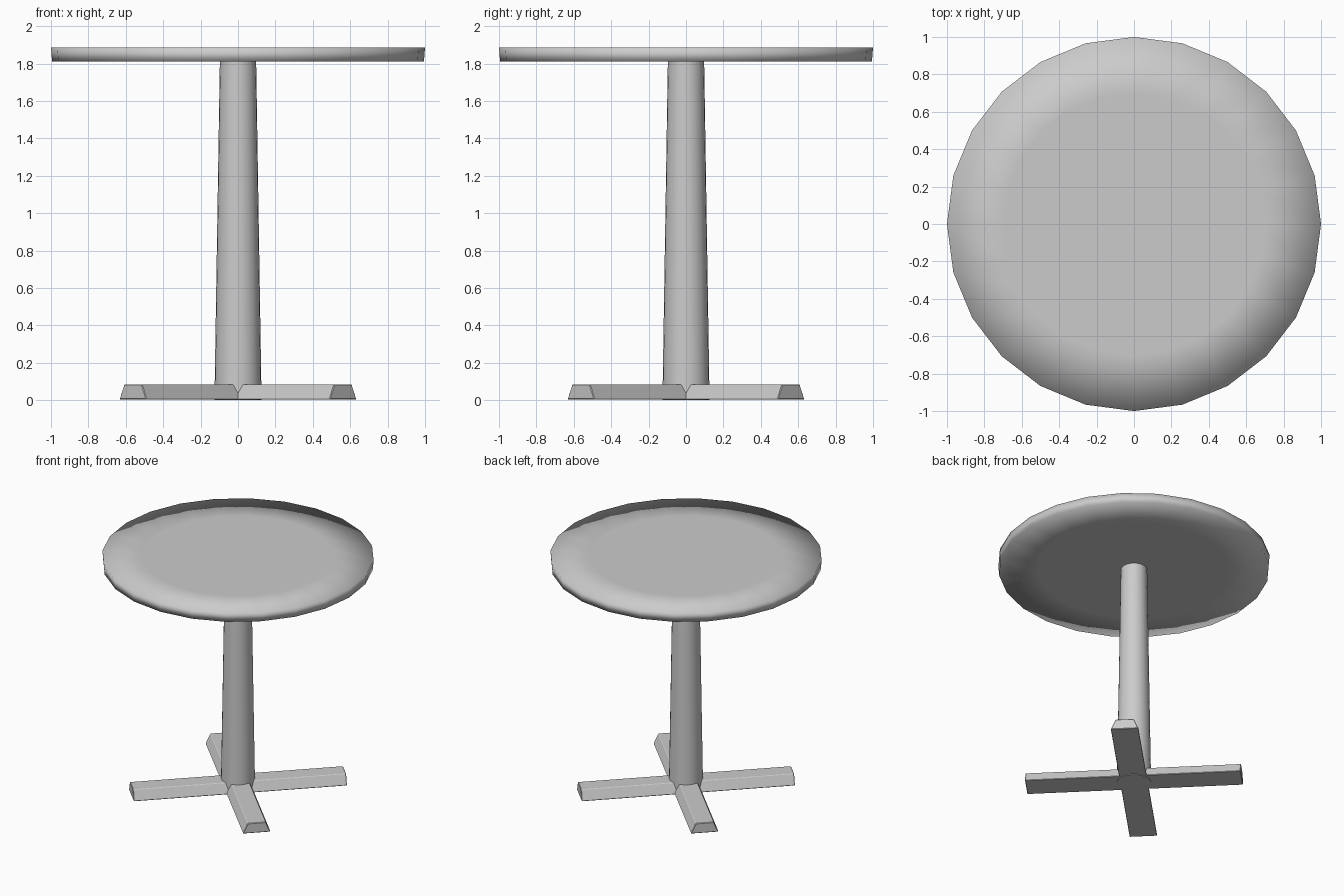
import bpy, bmesh, math
from mathutils import Matrix

if "Cube" in bpy.data.objects:
    bpy.data.objects.remove(bpy.data.objects["Cube"])


def finish(bm, name):
    bmesh.ops.recalc_face_normals(bm, faces=bm.faces)
    mesh = bpy.data.meshes.new(name)
    bm.to_mesh(mesh)
    bm.free()
    obj = bpy.data.objects.new(name, mesh)
    bpy.context.collection.objects.link(obj)
    return obj


def lathe(name, rings, sides):
    """Stack of (radius, z) polygons, capped at both ends."""
    bm = bmesh.new()
    loops = [[bm.verts.new((r * math.cos(2 * math.pi * i / sides),
                            r * math.sin(2 * math.pi * i / sides), z))
              for i in range(sides)] for r, z in rings]
    for a, b in zip(loops, loops[1:]):
        for i in range(sides):
            j = (i + 1) % sides
            bm.faces.new((a[i], a[j], b[j], b[i]))
    bm.faces.new(loops[0][::-1])
    bm.faces.new(loops[-1])
    return finish(bm, name)


def foot_beam(name, angle):
    """Diagonal floor beam with a trapezoid cross-section."""
    half_len, low, high = 0.795, 0.103, 0.067
    section = [(-low, 0.004), (low, 0.004), (high, 0.085), (-high, 0.085)]
    bm = bmesh.new()
    a, b = ([bm.verts.new((x, y, z)) for y, z in section]
            for x in (-half_len, half_len))
    for i in range(4):
        j = (i + 1) % 4
        bm.faces.new((a[i], a[j], b[j], b[i]))
    bm.faces.new(a)
    bm.faces.new(b)
    bm.transform(Matrix.Rotation(angle, 4, 'Z'))
    obj = finish(bm, name)
    bevel = obj.modifiers.new("soft_edges", 'BEVEL')
    bevel.width = 0.004
    bevel.segments = 1
    return obj


# Round top: smooth all over, inner rings keep the centre flat
top = lathe("table_top", [(0.7, 1.81), (0.994, 1.81), (1.0, 1.885), (0.7, 1.885)], 24)
top.data.shade_smooth()

# Tapered column
column = lathe("column", [(0.126, 0.0), (0.097, 1.815)], 24)
bpy.context.view_layer.objects.active = column
column.select_set(True)
bpy.ops.object.shade_smooth_by_angle(angle=math.radians(35))
column.select_set(False)

# Crossed feet on the diagonals
foot_beam("foot_beam_a", math.radians(45))
foot_beam("foot_beam_b", math.radians(-45))
